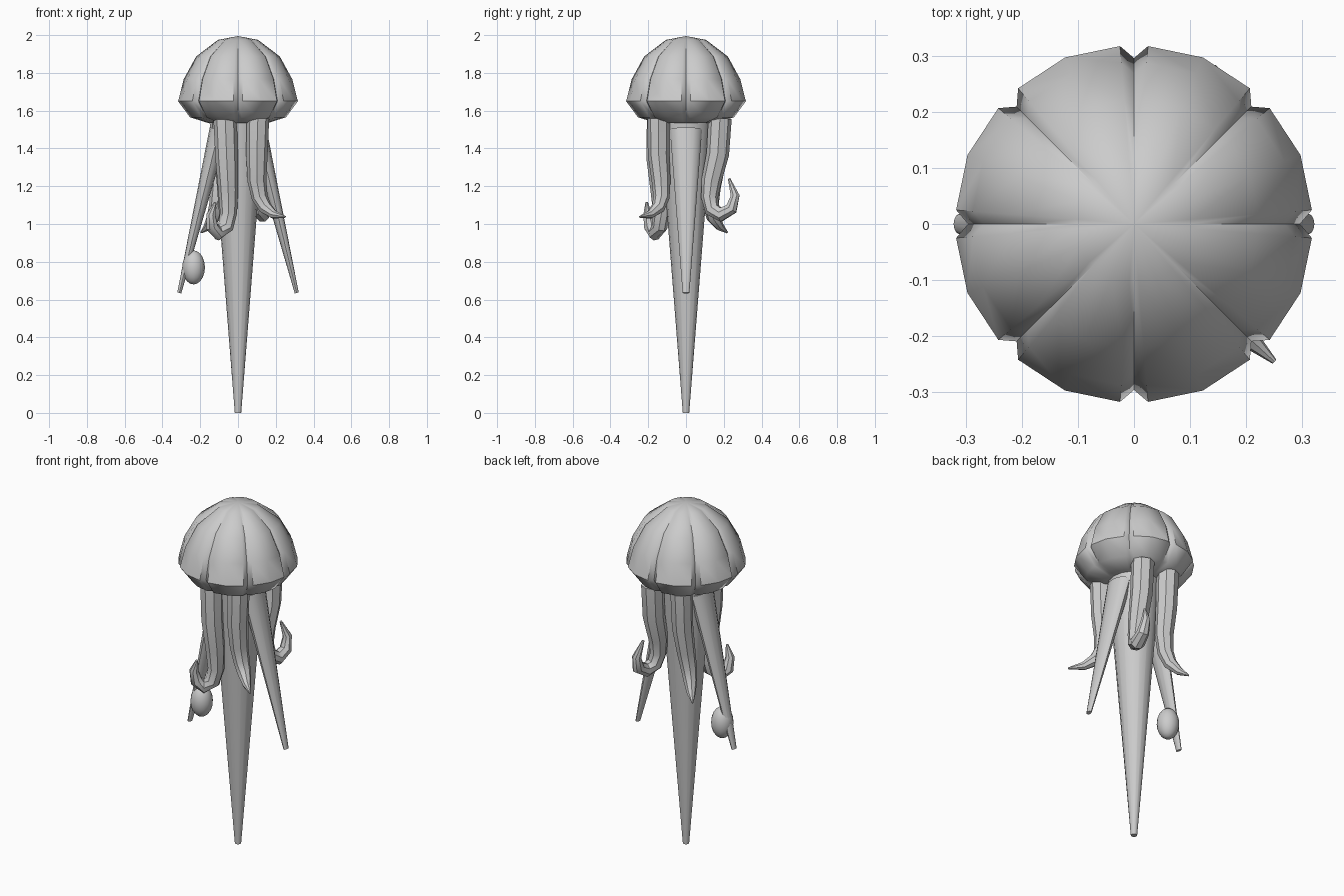
import bpy, bmesh, math
from mathutils import Vector

if "Cube" in bpy.data.objects:
    bpy.data.objects.remove(bpy.data.objects["Cube"])

grey = bpy.data.materials.new("soft_grey")
grey.diffuse_color = (0.6, 0.6, 0.6, 1)
grey.use_nodes = True
grey.node_tree.nodes["Principled BSDF"].inputs["Base Color"].default_value = grey.diffuse_color


def loft(name, rings, angle=40):
    """Skin closed rings of equal size; a ring of one point closes to a tip."""
    bm = bmesh.new()
    vs = [[bm.verts.new(p) for p in r] for r in rings]
    for a, b in zip(vs, vs[1:]):
        n = max(len(a), len(b))
        for i in range(n):
            j = (i + 1) % n
            quad = [a[i % len(a)], a[j % len(a)], b[j % len(b)], b[i % len(b)]]
            bm.faces.new(list(dict.fromkeys(quad)))
    for end in (vs[0], vs[-1]):
        if len(end) > 2:
            bm.faces.new(end)
    bmesh.ops.recalc_face_normals(bm, faces=bm.faces)
    mesh = bpy.data.meshes.new(name)
    bm.to_mesh(mesh)
    bm.free()
    mesh.materials.append(grey)
    ob = bpy.data.objects.new(name, mesh)
    bpy.context.collection.objects.link(ob)
    bpy.ops.object.select_all(action='DESELECT')
    ob.select_set(True)
    bpy.context.view_layer.objects.active = ob
    bpy.ops.object.shade_smooth_by_angle(angle=math.radians(angle))
    return ob


def tube(name, path, radii, sides=8, flat=1.0):
    """Tapered tube along a path; flat squeezes it across the y axis."""
    pts = [Vector(p) for p in path]
    rings = []
    u = Vector((1, 0, 0))
    for i, p in enumerate(pts):
        t = (pts[min(i + 1, len(pts) - 1)] - pts[max(i - 1, 0)]).normalized()
        u = (u - t * u.dot(t)).normalized()
        v = t.cross(u)
        rings.append([p + radii[i] * (u * math.cos(a) * flat + v * math.sin(a))
                      for a in (math.tau * k / sides for k in range(sides))])
    return loft(name, rings)


# Bell with eight lobes parted by narrow grooves
profile = [(0.106, 1.975), (0.222, 1.887), (0.288, 1.767), (0.318, 1.65),
           (0.255, 1.565), (0.16, 1.535)]
lobe = [(0, 0.93), (4.5, 1), (22.5, 1.01), (40.5, 1)]
bell = [[(0, 0, 1.995)]]
for r, z in profile:
    bell.append([(r * k * math.cos(math.radians(45 * n + a)),
                  r * k * math.sin(math.radians(45 * n + a)), z)
                 for n in range(8) for a, k in lobe])
bell.append([(0, 0, 1.55)])
loft("bell", bell, 50)

# Long central spike
tube("central_spike", [(0, 0, 1.56), (0, 0, 0)], [0.14, 0.017], 16)

# Flattened side shafts
for side, s in (("left", -1), ("right", 1)):
    tube(side + "_shaft", [(s * 0.1, 0, 1.5), (s * 0.311, 0, 0.635)],
         [0.085, 0.018], 12, 0.6)

# Egg hanging on the left shaft
bpy.ops.mesh.primitive_uv_sphere_add(segments=16, ring_count=10, radius=1,
                                     location=(-0.235, 0, 0.77))
egg = bpy.context.object
egg.name = "egg"
egg.scale = (0.06, 0.06, 0.09)
egg.data.materials.append(grey)
bpy.ops.object.shade_smooth()

# Four curling arms
hook = [0.062, 0.06, 0.053, 0.045, 0.042, 0.04, 0.034, 0.025, 0.007]
flick = [0.06, 0.057, 0.05, 0.043, 0.036, 0.023, 0.005]
tube("front_left_arm", [
    (-0.068, -0.145, 1.56), (-0.06, -0.15, 1.35), (-0.052, -0.135, 1.18),
    (-0.05, -0.13, 1.06), (-0.065, -0.14, 0.985), (-0.105, -0.165, 0.952),
    (-0.137, -0.19, 0.985), (-0.143, -0.203, 1.05), (-0.12, -0.208, 1.115)], hook)
tube("back_right_arm", [
    (0.09, 0.18, 1.56), (0.09, 0.168, 1.37), (0.085, 0.135, 1.23),
    (0.09, 0.125, 1.14), (0.105, 0.14, 1.075), (0.13, 0.185, 1.05),
    (0.14, 0.24, 1.08), (0.137, 0.26, 1.15), (0.117, 0.228, 1.24)], hook)
tube("front_right_arm", [
    (0.105, -0.145, 1.56), (0.1, -0.145, 1.37), (0.1, -0.132, 1.23),
    (0.115, -0.13, 1.14), (0.145, -0.148, 1.085), (0.19, -0.19, 1.05),
    (0.25, -0.245, 1.038)], flick)
tube("back_left_arm", [
    (-0.09, 0.17, 1.56), (-0.09, 0.16, 1.35), (-0.095, 0.135, 1.2),
    (-0.11, 0.13, 1.1), (-0.13, 0.145, 1.035), (-0.16, 0.18, 0.985),
    (-0.195, 0.218, 0.955)], flick)
